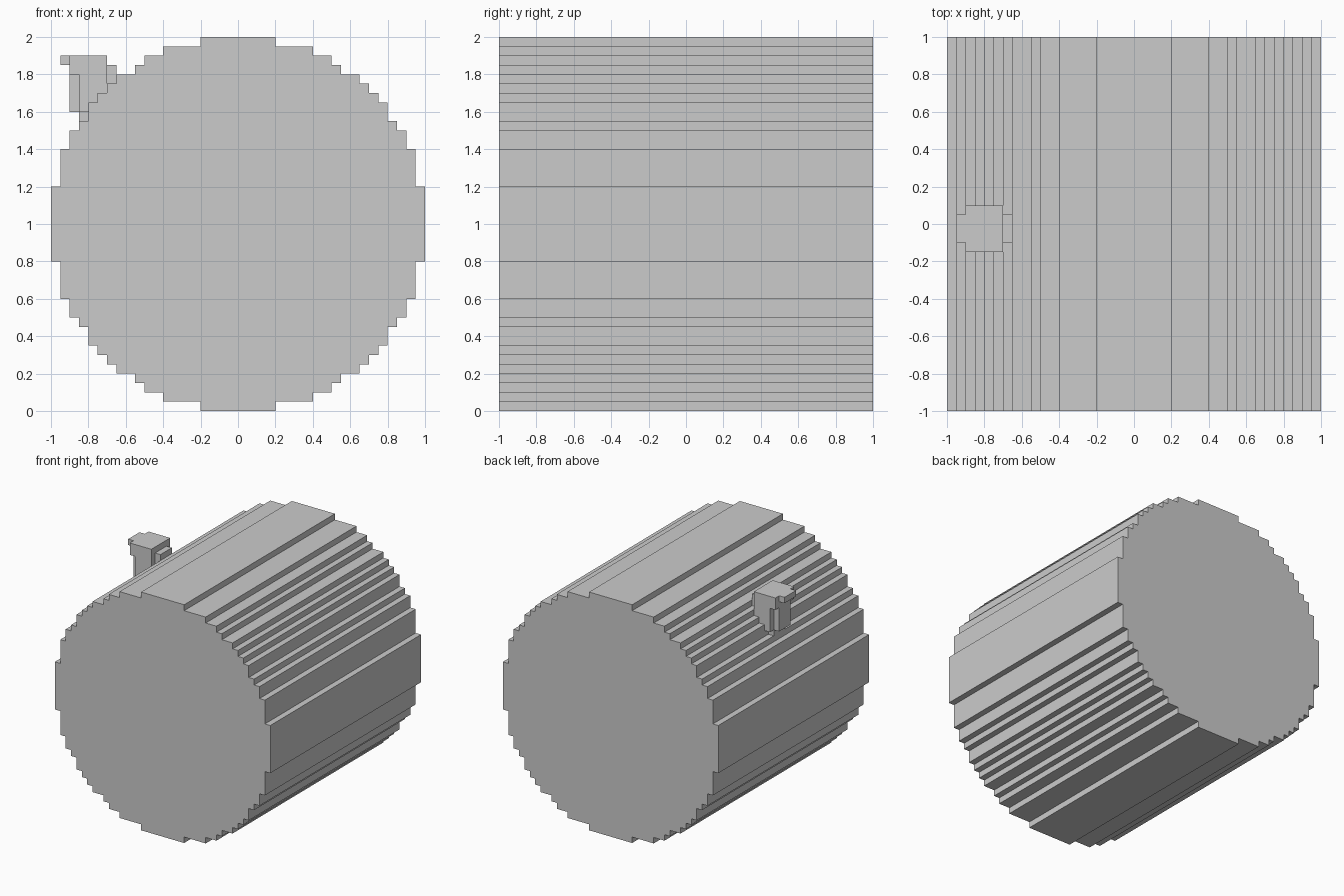
import bpy, bmesh

if "Cube" in bpy.data.objects:
    bpy.data.objects.remove(bpy.data.objects["Cube"])


def extrude_profile(name, points, y0, y1):
    """Extrude an (x, z) outline along y from y0 to y1."""
    bm = bmesh.new()
    face = bm.faces.new([bm.verts.new((x, y0, z)) for x, z in points])
    ext = bmesh.ops.extrude_face_region(bm, geom=[face])
    verts = [g for g in ext["geom"] if isinstance(g, bmesh.types.BMVert)]
    bmesh.ops.translate(bm, verts=verts, vec=(0, y1 - y0, 0))
    bmesh.ops.recalc_face_normals(bm, faces=bm.faces)
    mesh = bpy.data.meshes.new(name)
    bm.to_mesh(mesh)
    bm.free()
    obj = bpy.data.objects.new(name, mesh)
    bpy.context.collection.objects.link(obj)
    return obj


# Barrel: stepped quarter outline (half width, height above axis), mirrored to a full ring
steps = [(0.2, 1.0), (0.4, 0.95), (0.5, 0.9), (0.55, 0.85), (0.65, 0.8), (0.7, 0.75),
         (0.75, 0.7), (0.8, 0.65), (0.85, 0.55), (0.9, 0.5), (0.95, 0.4), (1.0, 0.2)]
quarter = []
for i, (x, h) in enumerate(steps):
    quarter.append((x, h))
    if i + 1 < len(steps):
        quarter.append((x, steps[i + 1][1]))
right = quarter + [(x, -h) for x, h in reversed(quarter)]
ring = right + [(-x, h) for x, h in reversed(right)]
extrude_profile("barrel_body", [(x, h + 1) for x, h in ring], -1, 1)

# Stopper: wide block whose underside follows the barrel steps
extrude_profile("stopper_block", [
    (-0.9, 1.9), (-0.7, 1.9), (-0.7, 1.7), (-0.75, 1.7), (-0.75, 1.65), (-0.8, 1.65),
    (-0.8, 1.6), (-0.85, 1.6), (-0.85, 1.8), (-0.9, 1.8)], -0.15, 0.1)

# Narrower outer rib, foot and lugs on either side of the stopper
extrude_profile("stopper_outer_rib", [
    (-0.9, 1.8), (-0.85, 1.8), (-0.85, 1.6), (-0.9, 1.6)], -0.1, 0.05)
extrude_profile("stopper_foot", [
    (-0.85, 1.6), (-0.8, 1.6), (-0.8, 1.55), (-0.85, 1.55)], -0.1, 0.05)
extrude_profile("stopper_outer_lug", [
    (-0.95, 1.9), (-0.9, 1.9), (-0.9, 1.85), (-0.95, 1.85)], -0.1, 0.05)
extrude_profile("stopper_inner_lug", [
    (-0.7, 1.85), (-0.65, 1.85), (-0.65, 1.75), (-0.7, 1.75)], -0.1, 0.05)
